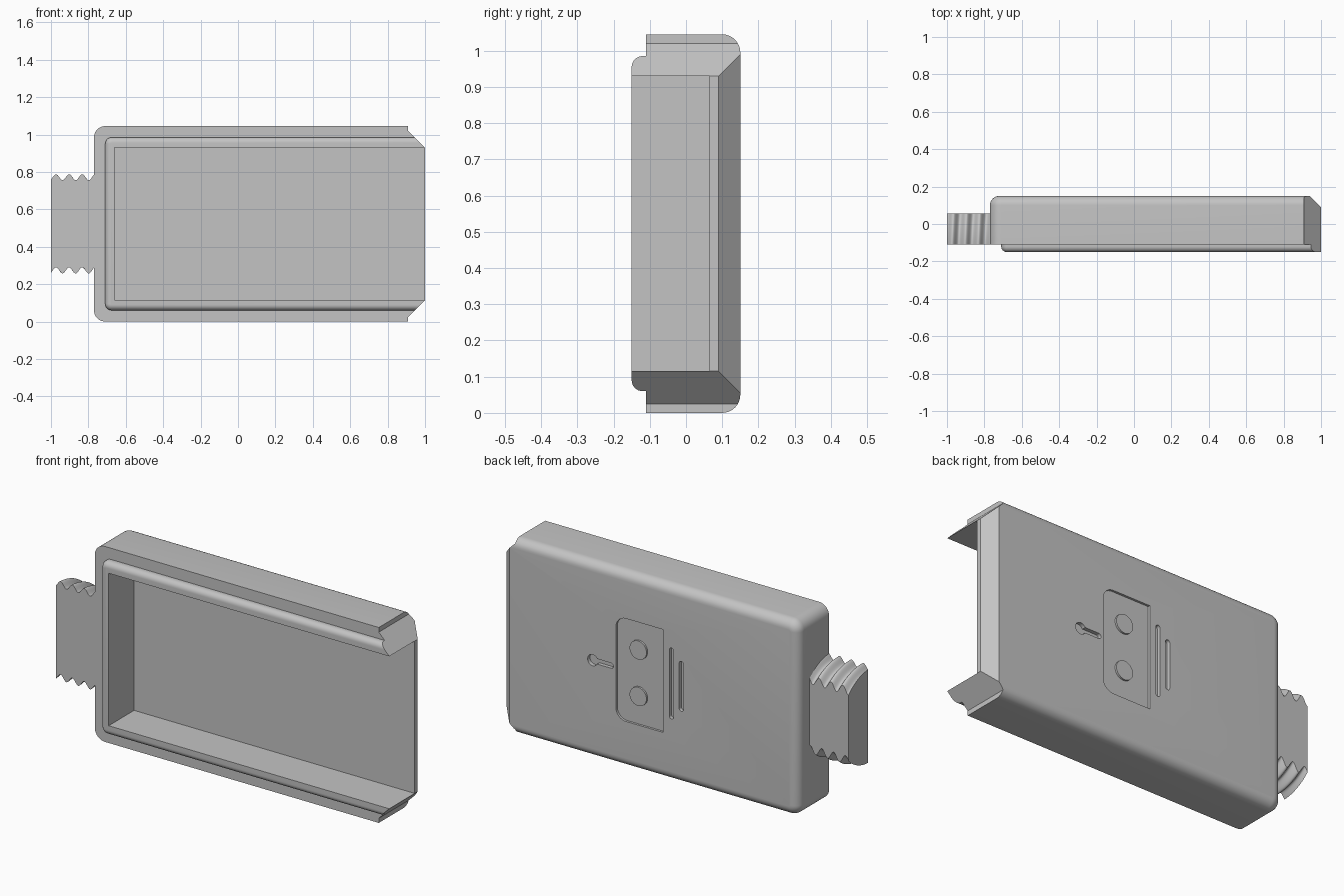
import bpy, bmesh
from math import pi, sin, cos, acos

cube = bpy.data.objects.get("Cube")
if cube:
    bpy.data.objects.remove(cube, do_unlink=True)

GREY = (0.55, 0.55, 0.55, 1)
grey = bpy.data.materials.new("plain_grey")
grey.use_nodes = True
grey.diffuse_color = GREY
grey.node_tree.nodes["Principled BSDF"].inputs["Base Color"].default_value = GREY

HEIGHT = 1.045
MID = HEIGHT / 2


def loft(name, rings):
    """Closed solid through rings that share one point count."""
    bm = bmesh.new()
    loops = [[bm.verts.new(p) for p in ring] for ring in rings]
    for a, b in zip(loops, loops[1:]):
        for i in range(len(a)):
            j = (i + 1) % len(a)
            bm.faces.new((a[i], a[j], b[j], b[i]))
    bm.faces.new(loops[0])
    bm.faces.new(loops[-1])
    bmesh.ops.remove_doubles(bm, verts=bm.verts, dist=1e-5)
    bmesh.ops.recalc_face_normals(bm, faces=bm.faces)
    mesh = bpy.data.meshes.new(name)
    bm.to_mesh(mesh)
    bm.free()
    mesh.materials.append(grey)
    obj = bpy.data.objects.new(name, mesh)
    bpy.context.collection.objects.link(obj)
    return obj


def outline(x0, x1, z0, z1, left_r, right_r, y, n=8):
    """Rounded rectangle facing along y."""
    corners = ((x1, z1, right_r, -1, -1), (x0, z1, left_r, 1, -1),
               (x0, z0, left_r, 1, 1), (x1, z0, right_r, -1, 1))
    pts = []
    for k, (x, z, r, sx, sz) in enumerate(corners):
        for i in range(n + 1):
            a = (k + i / n) * pi / 2
            pts.append((x + sx * r + r * cos(a), y, z + sz * r + r * sin(a)))
    return pts


def slab(name, x0, x1, z0, z1, left_r, right_r, y0, y1):
    return loft(name, [outline(x0, x1, z0, z1, left_r, right_r, y) for y in (y0, y1)])


def pillow(name, x0, x1, z0, z1, r, y_flat, y_round, edge, n=8):
    """Slab whose edges are rounded at the y_round side."""
    s = 1 if y_round > y_flat else -1
    rings = [outline(x0, x1, z0, z1, r, r, y_flat)]
    for i in range(n + 1):
        t = i / n * pi / 2
        d = edge * (1 - cos(t))
        rings.append(outline(x0 + d, x1 - d, z0 + d, z1 - d, r - d, r - d,
                             y_round - s * edge * (1 - sin(t))))
    return loft(name, rings)


def combine(target, tool, operation="DIFFERENCE"):
    mod = target.modifiers.new("combine", "BOOLEAN")
    mod.operation, mod.solver, mod.object = operation, "EXACT", tool
    bpy.context.view_layer.objects.active = target
    bpy.ops.object.modifier_apply(modifier=mod.name)
    bpy.data.objects.remove(tool, do_unlink=True)


def smooth(obj):
    bpy.ops.object.select_all(action="DESELECT")
    obj.select_set(True)
    bpy.context.view_layer.objects.active = obj
    bpy.ops.object.shade_smooth_by_angle(angle=pi / 6)


# Tray with a raised rim and a cavity open at the front and at one end
tray = pillow("tray", -0.77, 1.2, 0, HEIGHT, 0.06, -0.11, 0.15, 0.05)
rim = pillow("rim", -0.71, 1.25, 0.06, HEIGHT - 0.06, 0.035, -0.08, -0.15, 0.03)
combine(tray, rim, "UNION")
combine(tray, slab("cavity", -0.66, 1.4, 0.115, HEIGHT - 0.115, 0, 0, -0.3, 0.065))

# Open end: notched corners, then a slanted back edge
half = [(1.4, 0.8), (0.91, 0.8), (0.91, 0.4975), (1.0, 0.4075)]
end_shape = [(x, MID + z) for x, z in half] + [(x, MID - z) for x, z in reversed(half)]
combine(tray, loft("end_cutter", [[(x, y, z) for x, z in end_shape] for y in (-0.5, 0.5)]))
slant = [(1.2, -0.11), (0.84, 0.25), (1.2, 0.25)]
combine(tray, loft("slant_cutter", [[(x, y, z) for x, y in slant] for z in (-0.5, 1.5)]))

# Shallow recesses in the back: label panel, two slots, keyhole
recesses = [
    ("panel", 0.03, 0.31, 0.275, 0, 0.06, 0.138),
    ("long_slot", -0.032, -0.006, 0.19, 0.013, 0.013, 0.13),
    ("short_slot", -0.09, -0.064, 0.133, 0.013, 0.013, 0.13),
    ("key_slot", 0.325, 0.45, 0.014, 0.014, 0.014, 0.13),
    ("key_hole", 0.417, 0.477, 0.03, 0.03, 0.03, 0.13),
]
for name, x0, x1, h, left_r, right_r, floor in recesses:
    combine(tray, slab(name, x0, x1, MID - h, MID + h, left_r, right_r, floor, 0.25))
smooth(tray)

# Round buttons standing in the panel
for name, side in (("upper_button", 1), ("lower_button", -1)):
    z = MID + side * 0.124
    smooth(slab(name, 0.13, 0.23, z - 0.05, z + 0.05, 0.05, 0.05, 0.13, 0.148))

# Threaded neck: half round, flat at front and back
PITCH, STEPS, ARC = 0.07, 72, 20


def thread_radius(x, a):
    return 0.249 + 0.016 * cos(2 * pi * (x + 0.973) / PITCH + a - pi / 2)


rings = []
for i in range(STEPS + 1):
    x = -1 + 0.232 * i / STEPS
    ring = []
    for side in (-1, 1):
        flat = side * pi / 4
        for _ in range(8):
            flat = side * acos(0.165 / thread_radius(x, flat))
        ends = (-pi / 2, flat) if side < 0 else (flat, pi / 2)
        for k in range(ARC + 1):
            a = ends[0] + (ends[1] - ends[0]) * k / ARC
            r = thread_radius(x, a)
            ring.append((x, -0.11 + r * cos(a), MID + r * sin(a)))
    rings.append(ring)
smooth(loft("threaded_neck", rings))
